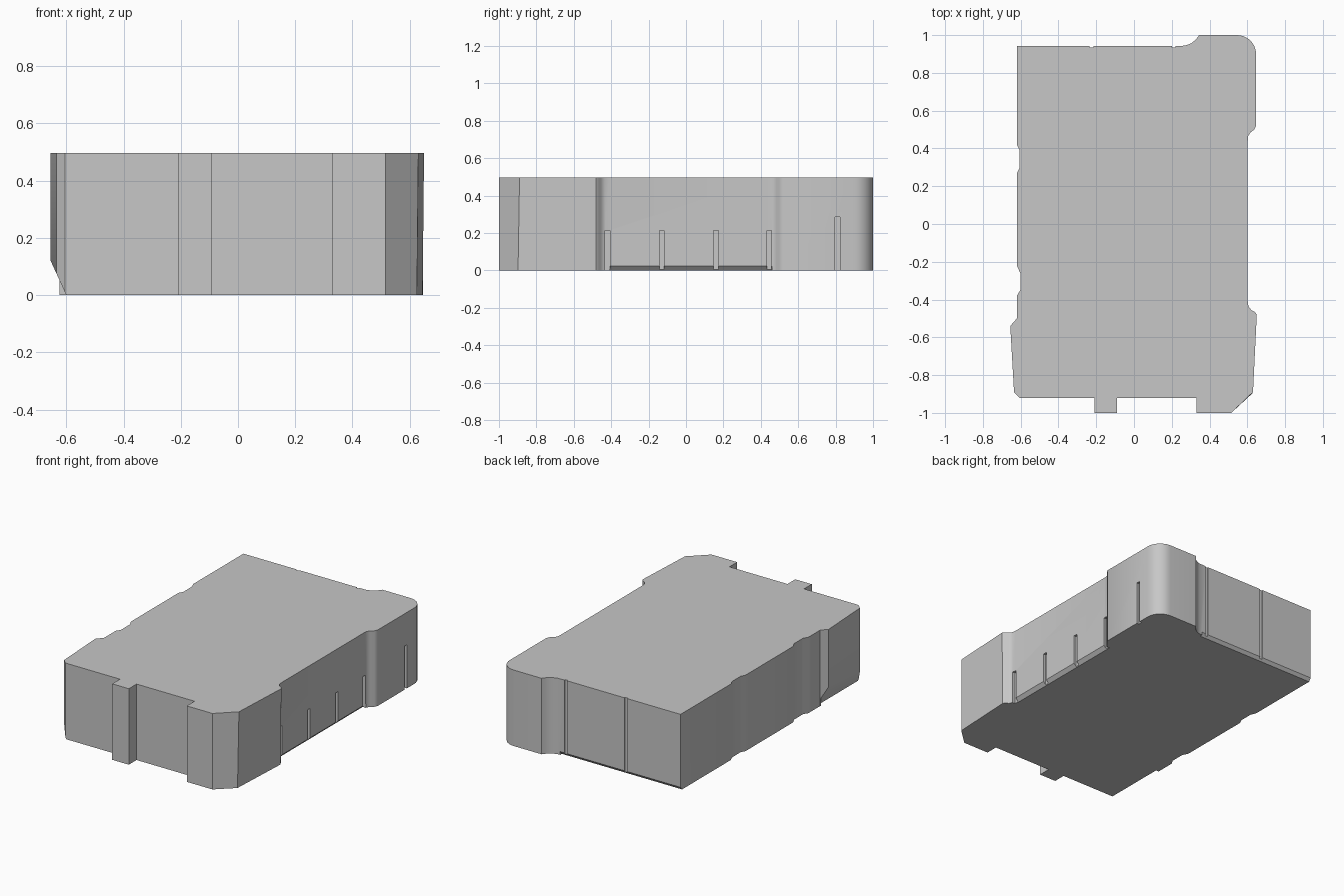
import bpy, bmesh, math

cube = bpy.data.objects.get("Cube")
if cube:
    bpy.data.objects.remove(cube, do_unlink=True)

HEIGHT = 0.497

grey = bpy.data.materials.new("plain grey")
grey.use_nodes = True
grey.diffuse_color = (0.57, 0.57, 0.57, 1)
grey.node_tree.nodes["Principled BSDF"].inputs["Base Color"].default_value = grey.diffuse_color


def prism(name, base, shift):
    """Extrude a closed loop of 3D points along a vector."""
    bm = bmesh.new()
    face = bm.faces.new([bm.verts.new(p) for p in base])
    new = bmesh.ops.extrude_face_region(bm, geom=[face])["geom"]
    verts = [v for v in new if isinstance(v, bmesh.types.BMVert)]
    bmesh.ops.translate(bm, verts=verts, vec=shift)
    bmesh.ops.recalc_face_normals(bm, faces=bm.faces)
    mesh = bpy.data.meshes.new(name)
    bm.to_mesh(mesh)
    bm.free()
    mesh.materials.append(grey)
    obj = bpy.data.objects.new(name, mesh)
    bpy.context.collection.objects.link(obj)
    return obj


def box(name, x0, x1, y0, y1, z0, z1):
    return prism(name, [(x0, y0, z0), (x1, y0, z0), (x1, y1, z0), (x0, y1, z0)], (0, 0, z1 - z0))


def arc(cx, cy, r, start, end, steps=8):
    angles = [math.radians(start + (end - start) * i / steps) for i in range(steps + 1)]
    return [(cx + r * math.cos(a), cy + r * math.sin(a)) for a in angles]


# Plan outline, split by side
front = [(-0.605, -0.92), (-0.21, -0.92), (-0.21, -1), (-0.09, -1), (-0.09, -0.92),
         (0.33, -0.92), (0.33, -1), (0.515, -1), (0.63, -0.89)]
left = [(0.65, -0.48), (0.64, -0.465), (0.62, -0.455), (0.606, -0.435), (0.602, -0.41),
        (0.602, 0.44), (0.604, 0.465), (0.617, 0.485), (0.636, 0.5), (0.646, 0.52)]
back = arc(0.546, 0.9, 0.1, 0, 90) + [(0.345, 1), (0.33, 0.98), (0.305, 0.957),
        (0.27, 0.944), (0.21, 0.942), (-0.62, 0.942)]
right = [(-0.62, 0.42), (-0.605, 0.39), (-0.605, 0.3), (-0.62, 0.27),
         (-0.62, -0.22), (-0.602, -0.26), (-0.602, -0.35), (-0.62, -0.38),
         (-0.62, -0.5), (-0.655, -0.54), (-0.635, -0.89)]
body = prism("body_block", [(x, y, 0) for x, y in front + left + back + right], (0, 0, HEIGHT))

# Slight draft on the front left corner
for v in body.data.vertices:
    if v.co.z < 0.01 and v.co.x > 0.615 and v.co.y < -0.4:
        v.co.x -= 0.005
        v.co.y -= 0.008 if v.co.y < -0.8 else 0

# Short slots on the left side
cutters = [box("side_slot_cutter", 0.585, 0.62, y - 0.013, y + 0.013, -0.1, 0.215)
           for y in (-0.42, -0.13, 0.16, 0.445)]
cutters.append(box("rear_slot_cutter", 0.63, 0.7, 0.797, 0.823, -0.1, 0.285))

# Full-height grooves on the back
cutters += [box("back_groove_cutter", x - 0.01, x + 0.01, 0.935, 0.96, -0.1, 0.6)
            for x in (-0.225, 0.21)]

# Bottom chamfers: left side, back, and right front flange
cutters.append(prism("left_chamfer_cutter",
                     [(0.58, -0.41, -0.001), (0.62, -0.41, -0.001), (0.62, -0.41, 0.042)], (0, 0.87, 0)))
cutters.append(prism("back_chamfer_cutter",
                     [(-0.7, 0.925, -0.001), (-0.7, 0.96, -0.001), (-0.7, 0.96, 0.042)], (0.95, 0, 0)))
cutters.append(prism("flange_chamfer_cutter",
                     [(-0.595, -0.95, -0.011), (-0.7, -0.95, -0.011), (-0.7, -0.95, 0.22)], (0, 0.445, 0)))

for cutter in cutters:
    cutter.hide_render = True
    cutter.hide_viewport = True
    cutter.display_type = 'WIRE'
    cut = body.modifiers.new(cutter.name, 'BOOLEAN')
    cut.operation = 'DIFFERENCE'
    cut.solver = 'EXACT'
    cut.object = cutter

# Bake the cuts so the cutters can go
bpy.context.view_layer.update()
baked = bpy.data.meshes.new_from_object(body.evaluated_get(bpy.context.evaluated_depsgraph_get()))
body.modifiers.clear()
body.data = baked
for cutter in cutters:
    bpy.data.objects.remove(cutter, do_unlink=True)

# Smooth only the rounded walls
bpy.ops.object.select_all(action='DESELECT')
body.select_set(True)
bpy.context.view_layer.objects.active = body
bpy.ops.object.shade_smooth_by_angle(angle=math.radians(35))
